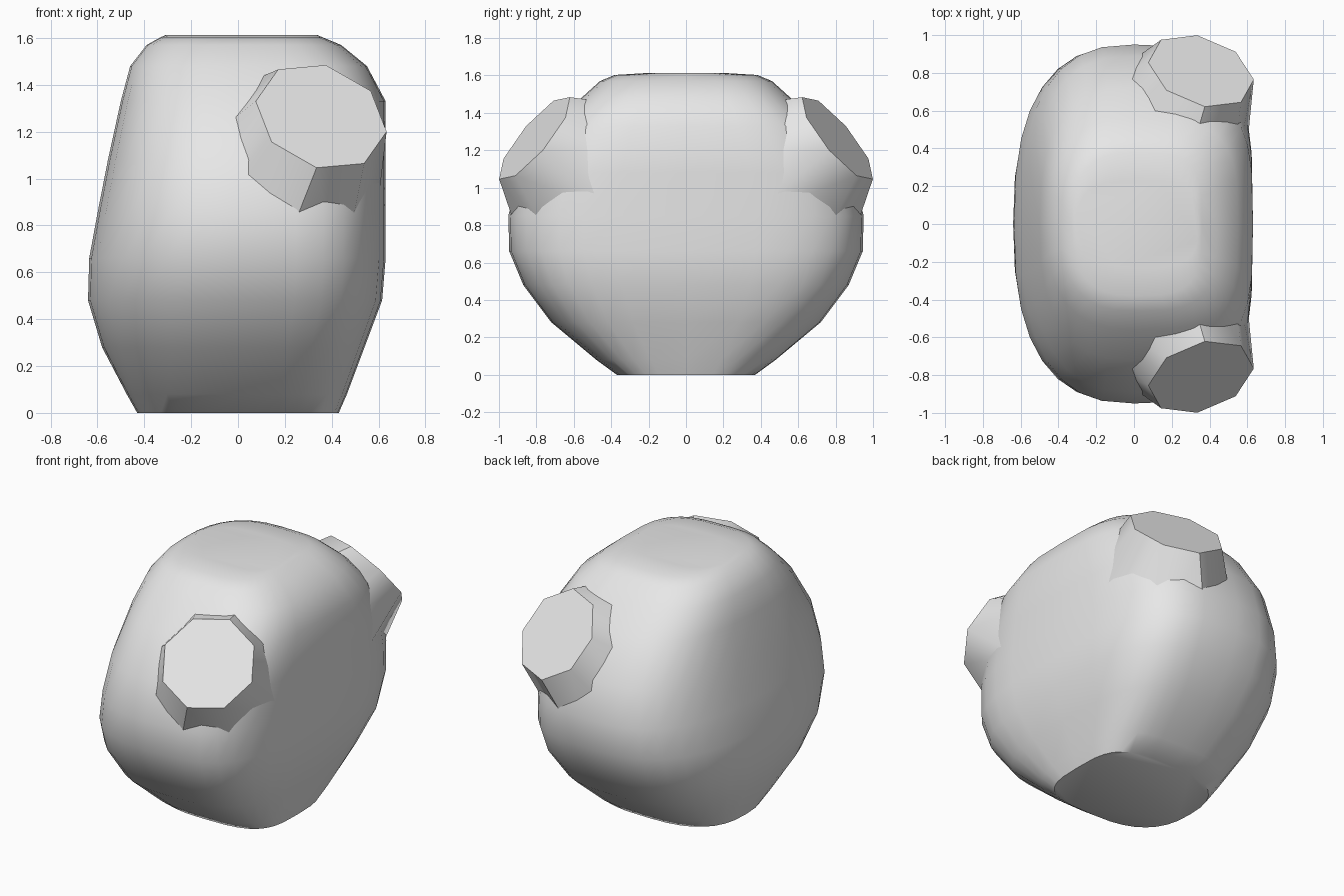
import bpy, bmesh, math
from mathutils import Vector

cube = bpy.data.objects.get("Cube")
if cube:
    bpy.data.objects.remove(cube, do_unlink=True)

grey = bpy.data.materials.new("plain_grey")
grey.use_nodes = True
grey.diffuse_color = (0.8, 0.8, 0.8, 1)
grey.node_tree.nodes["Principled BSDF"].inputs["Base Color"].default_value = (0.8, 0.8, 0.8, 1)


def loft(name, rings, smooth_angle):
    """Skin a stack of equal-length rings and cap both ends."""
    bm = bmesh.new()
    loops = [[bm.verts.new(p) for p in ring] for ring in rings]
    for low, high in zip(loops, loops[1:]):
        for i in range(len(low)):
            j = (i + 1) % len(low)
            bm.faces.new((low[i], low[j], high[j], high[i]))
    bm.faces.new(loops[0])
    bm.faces.new(loops[-1])
    bmesh.ops.recalc_face_normals(bm, faces=bm.faces)
    mesh = bpy.data.meshes.new(name)
    bm.to_mesh(mesh)
    bm.free()
    mesh.materials.append(grey)
    obj = bpy.data.objects.new(name, mesh)
    bpy.context.collection.objects.link(obj)
    bpy.ops.object.select_all(action='DESELECT')
    obj.select_set(True)
    bpy.context.view_layer.objects.active = obj
    bpy.ops.object.shade_smooth_by_angle(angle=math.radians(smooth_angle))
    return obj


def power(value, exponent):
    return math.copysign(abs(value) ** exponent, value)


def section(z, x_min, x_max, half_y, count=32):
    """Rounded cross-section, flatter on the +x side."""
    points = []
    for i in range(count):
        a = 2 * math.pi * i / count
        c, s = math.cos(a), math.sin(a)
        width, n = (x_max, 3.5) if c > 0 else (-x_min, 2.6)
        points.append((width * power(c, 2 / n), half_y * power(s, 2 / n), z))
    return points


# Body: height, x limits and half depth of each section
profile = [
    (0, -.43, .43, .37), (.08, -.475, .465, .48), (.28, -.58, .54, .72),
    (.48, -.64, .615, .87), (.66, -.635, .63, .945), (.85, -.6, .63, .95),
    (1.08, -.555, .63, .89), (1.33, -.5, .63, .72), (1.48, -.46, .55, .56),
    (1.57, -.39, .44, .46), (1.603, -.33, .36, .38), (1.612, -.31, .34, .23),
]
loft("body", [section(*row) for row in profile], 40)

# Octagonal stubs on both ends, flaring into the body
up = Vector((.069, .655, .759)).normalized()
side = Vector((.958, .154, -.222)).normalized()


def octagon(center, r_up, r_side, mirror):
    ring = []
    for i in range(8):
        a = math.pi * i / 4
        p = Vector(center) + up * r_up * math.cos(a) + side * r_side * math.sin(a)
        ring.append((p.x, p.y * mirror, p.z))
    return ring


for name, mirror in (("front_stub", 1), ("back_stub", -1)):
    loft(name, [octagon((.16, -.42, .95), .6, .45, mirror),
                octagon((.355, -.81, 1.265), .29, .29, mirror)], 46)
